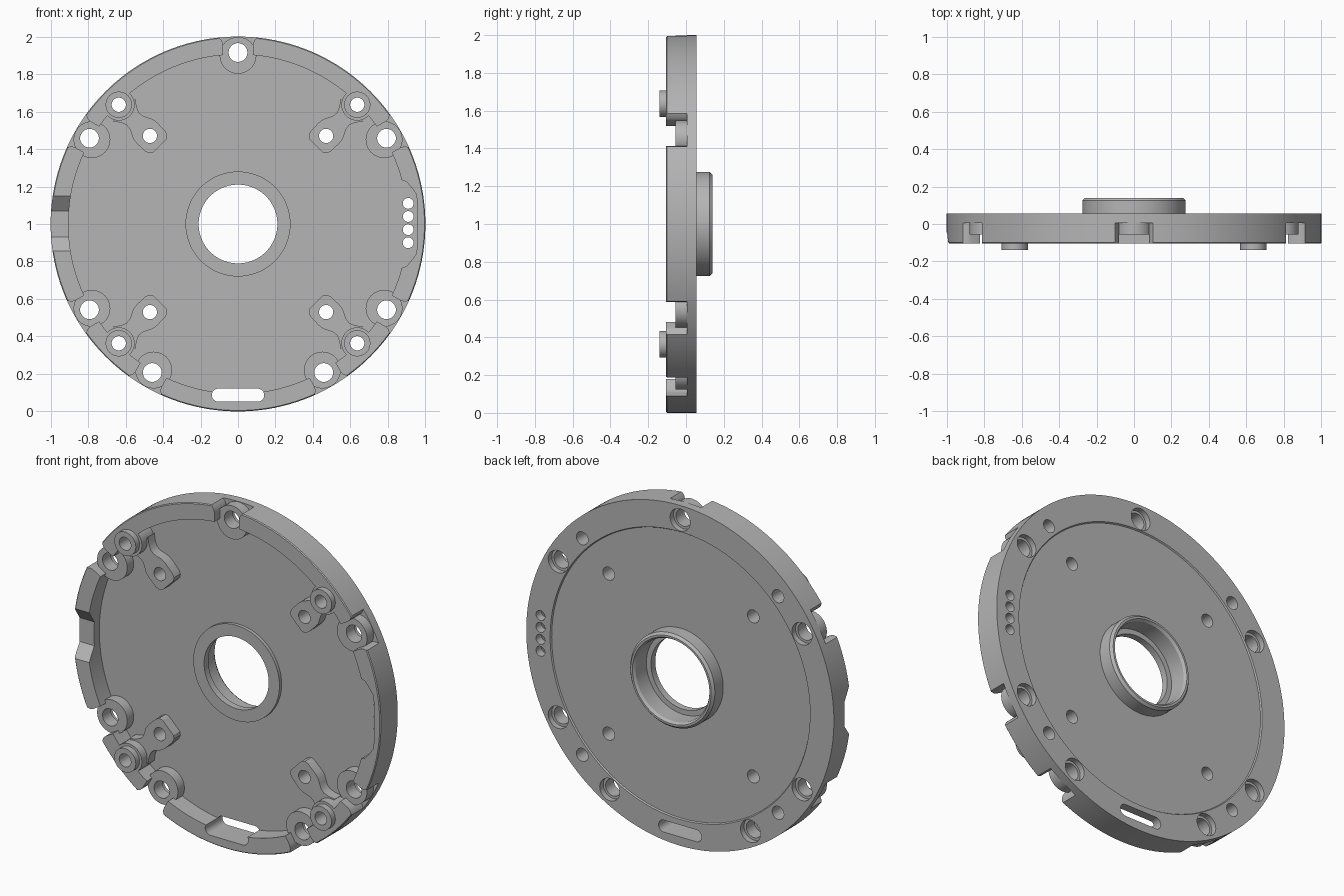
import bpy, bmesh
from math import sin, cos, pi, radians

cube = bpy.data.objects.get("Cube")
if cube:
    bpy.data.objects.remove(cube, do_unlink=True)

grey = bpy.data.materials.new("plain_grey")
grey.use_nodes = True
grey.diffuse_color = (0.46, 0.46, 0.46, 1)
grey.node_tree.nodes["Principled BSDF"].inputs["Base Color"].default_value = (0.46, 0.46, 0.46, 1)

# Layout shared by every part
BOLT_ANGLES = [90, 30, 150, -30, -150, -60, -120]
POST_ANGLES = [45, 135, -45, -135]
BOLT_R, POST_R, PAD_R = 0.915, 0.9, 0.665
FLOOR, BACK, RIM_FRONT, LOW_FRONT, POST_FRONT = 0.005, 0.055, -0.105, -0.055, -0.14


def polar(angle, u, v=0):
    """Radial distance u and sideways distance v to x, z."""
    a = radians(angle)
    return u * cos(a) - v * sin(a), 1 + u * sin(a) + v * cos(a)


def circle(center, r, n=40):
    return [(center[0] + r * cos(2 * pi * i / n), center[1] + r * sin(2 * pi * i / n))
            for i in range(n)]


def finish(name, bm):
    bmesh.ops.recalc_face_normals(bm, faces=bm.faces)
    mesh = bpy.data.meshes.new(name)
    bm.to_mesh(mesh)
    bm.free()
    mesh.materials.append(grey)
    obj = bpy.data.objects.new(name, mesh)
    bpy.context.collection.objects.link(obj)
    return obj


def prisms(name, outlines, start, end, along_x=False):
    """Extrude outlines along y, or along x for outlines given as (z, y)."""
    bm = bmesh.new()
    for outline in outlines:
        rings = []
        for d in (start, end):
            rings.append([bm.verts.new((d, b, a) if along_x else (a, d, b)) for a, b in outline])
            bm.faces.new(rings[-1])
        n = len(outline)
        for i in range(n):
            j = (i + 1) % n
            bm.faces.new((rings[0][i], rings[0][j], rings[1][j], rings[1][i]))
    return finish(name, bm)


def lathe(name, profile, n=160):
    """Spin a closed (radius, y) profile around the disc axis."""
    bm = bmesh.new()
    rings = [[bm.verts.new((x, y, z)) for x, z in circle((0, 1), r, n)] for r, y in profile]
    for k, ring in enumerate(rings):
        after = rings[(k + 1) % len(rings)]
        for i in range(n):
            j = (i + 1) % n
            bm.faces.new((ring[i], ring[j], after[j], after[i]))
    return finish(name, bm)


def cut(target, *tools):
    bpy.context.view_layer.objects.active = target
    for tool in tools:
        mod = target.modifiers.new("cut", 'BOOLEAN')
        mod.operation = 'DIFFERENCE'
        mod.solver = 'EXACT'
        mod.object = tool
        bpy.ops.object.modifier_apply(modifier=mod.name)


# Plate with bearing hub
plate = lathe("plate_and_hub", [
    (0.21, -0.015), (0.28, -0.015), (0.28, FLOOR), (1, FLOOR), (1, BACK), (0.845, BACK),
    (0.84, 0.047), (0.275, 0.047), (0.275, 0.125), (0.262, 0.14), (0.25, 0.14),
    (0.24, 0.125), (0.24, 0.025), (0.21, 0.025)])

# Raised outer rim
rim = lathe("rim", [(0.905, FLOOR), (1, FLOOR), (1, -0.1), (0.995, RIM_FRONT), (0.905, RIM_FRONT)])

# Low bosses around the bolt holes
bolt_bosses = prisms("bolt_bosses", [circle(polar(a, 0.9), 0.098) for a in BOLT_ANGLES],
                     FLOOR, LOW_FRONT)

# Screw lugs level with the rim, and the posts on them
lugs = prisms("screw_lugs", [circle(polar(a, POST_R), 0.085) for a in POST_ANGLES],
              FLOOR, RIM_FRONT)
posts = prisms("screw_posts", [circle(polar(a, POST_R), 0.07) for a in POST_ANGLES],
               RIM_FRONT + 0.01, POST_FRONT)

# Square pads joined to the lugs by a waisted neck
half = [(0.86, 0.085), (0.825, 0.06), (0.795, 0.047), (0.77, 0.048), (0.745, 0.06),
        (0.72, 0.073), (0.69, 0.078), (0.625, 0.076), (0.602, 0.068), (0.59, 0.05)]
pad = half + [(u, -v) for u, v in reversed(half)]
pads = prisms("pads", [[polar(a, u, v) for u, v in pad] for a in POST_ANGLES], FLOOR, LOW_FRONT)

# Cutter for the flared rim gaps at the bolts
side = [(0.8, 0.08), (0.955, 0.08), (0.975, 0.085), (0.99, 0.097), (1.03, 0.125)]
gap = side + [(u, -v) for u, v in reversed(side)]
gaps = prisms("gap_cutter", [[polar(a, u, v) for u, v in gap] for a in BOLT_ANGLES], -0.3, 0.3)

# Cutter for the pocket inside the rim, beside the row of small holes
wall = [(0.86, 0.24), (0.9, 0.225), (0.93, 0.19), (0.95, 0.16), (0.957, 0.12)]
pocket = prisms("pocket_cutter",
                [[polar(0, u, v) for u, v in wall + [(u, -v) for u, v in reversed(wall)]]],
                -0.3, 0.3)

# Cutter for the sloped dip in the rim on the right side
dip = prisms("dip_cutter", [[(0.855, -0.106), (0.855, -0.2), (1.15, -0.2), (1.15, -0.106),
                             (1.07, -0.045), (0.93, -0.045)]], -1.1, -0.8, along_x=True)

# Hole cutters
bolt_holes = prisms("bolt_hole_cutter", [circle(polar(a, BOLT_R), 0.05) for a in BOLT_ANGLES],
                    -0.3, 0.3)
counterbores = prisms("counterbore_cutter",
                      [circle(polar(a, BOLT_R), 0.065) for a in BOLT_ANGLES], 0.022, 0.3)
screw_holes = prisms("screw_hole_cutter",
                     [circle(polar(a, r), 0.038) for a in POST_ANGLES for r in (POST_R, PAD_R)],
                     -0.3, 0.3)
small_holes = prisms("small_hole_cutter",
                     [circle((0.908, 0.9 + 0.07 * i), 0.029, 24) for i in range(4)], -0.3, 0.3)
arc = [(0.105 + 0.035 * sin(pi * i / 12), 0.087 + 0.035 * cos(pi * i / 12)) for i in range(13)]
slot = prisms("slot_cutter", [arc + [(-x, z) for x, z in reversed(arc)]], -0.3, 0.3)

cut(plate, bolt_holes, counterbores, screw_holes, small_holes, slot)
cut(rim, gaps, pocket, dip, screw_holes, slot)
cut(bolt_bosses, bolt_holes)
for part in (lugs, posts, pads):
    cut(part, screw_holes)

for cutter in (gaps, pocket, dip, bolt_holes, counterbores, screw_holes, small_holes, slot):
    bpy.data.objects.remove(cutter, do_unlink=True)

# Smooth the round walls and keep the edges crisp
bpy.ops.object.select_all(action='DESELECT')
for part in (plate, rim, bolt_bosses, lugs, posts, pads):
    part.select_set(True)
bpy.context.view_layer.objects.active = plate
bpy.ops.object.shade_smooth_by_angle(angle=radians(30))
